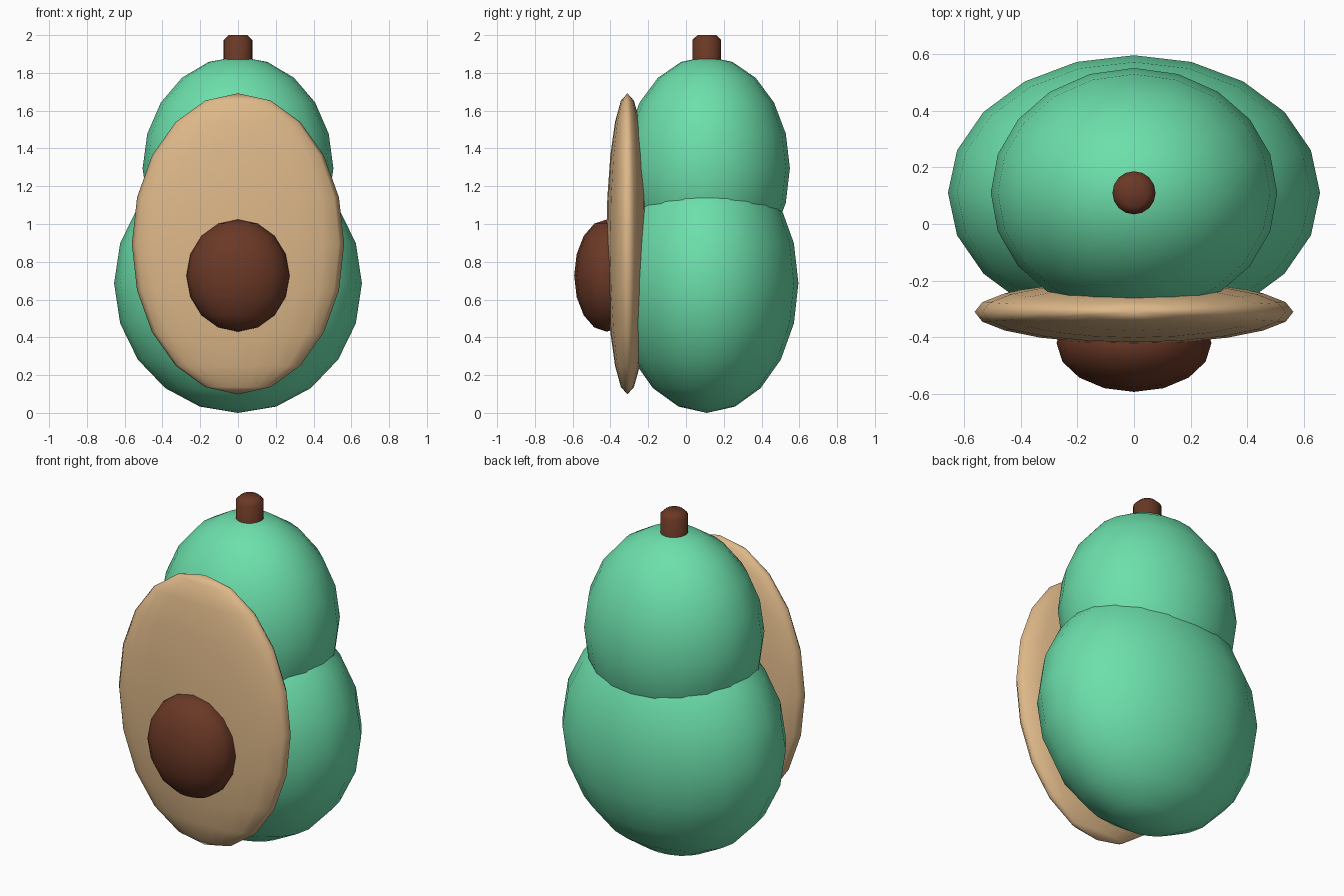
import bpy, bmesh, math
from mathutils import Matrix

if "Cube" in bpy.data.objects:
    bpy.data.objects.remove(bpy.data.objects["Cube"])


def material(name, rgb):
    m = bpy.data.materials.new(name)
    m.diffuse_color = (*rgb, 1)
    m.use_nodes = True
    m.node_tree.nodes["Principled BSDF"].inputs["Base Color"].default_value = m.diffuse_color
    return m


green = material("skin green", (0.15, 0.74, 0.41))
tan = material("flesh tan", (0.73, 0.48, 0.25))
brown = material("seed brown", (0.145, 0.04, 0.019))


def finish(bm, name, mat, angle):
    me = bpy.data.meshes.new(name)
    bm.to_mesh(me)
    bm.free()
    me.materials.append(mat)
    ob = bpy.data.objects.new(name, me)
    bpy.context.collection.objects.link(ob)
    bpy.ops.object.select_all(action='DESELECT')
    ob.select_set(True)
    bpy.context.view_layer.objects.active = ob
    bpy.ops.object.shade_smooth_by_angle(angle=math.radians(angle))
    return ob


def ellipsoid(name, centre, radii, mat, segments=20):
    bm = bmesh.new()
    bmesh.ops.create_uvsphere(bm, u_segments=segments, v_segments=segments // 2, radius=1,
                              matrix=Matrix.Translation(centre) @ Matrix.Diagonal((*radii, 1)))
    return finish(bm, name, mat, 180)


# Two overlapping green skin lobes
ellipsoid("lower_body", (0, 0.11, 0.686), (0.656, 0.485, 0.686), green)
ellipsoid("upper_body", (0, 0.11, 1.295), (0.505, 0.44, 0.592), green)

# Thin flesh disc on the front, with the seed set in it
ellipsoid("flesh", (0, -0.31, 0.895), (0.562, 0.112, 0.797), tan)
ellipsoid("seed", (0, -0.42, 0.727), (0.273, 0.172, 0.297), brown, 16)

# Stem with a bevelled top rim
bm = bmesh.new()
bmesh.ops.create_cone(bm, cap_ends=True, segments=16, radius1=0.076, radius2=0.076,
                      depth=0.24, matrix=Matrix.Translation((0, 0.11, 1.88)))
rim = [e for e in bm.edges if all(v.co.z > 1.9 for v in e.verts)]
bmesh.ops.bevel(bm, geom=rim, offset=0.026, segments=1, affect='EDGES')
finish(bm, "stem", brown, 50)
